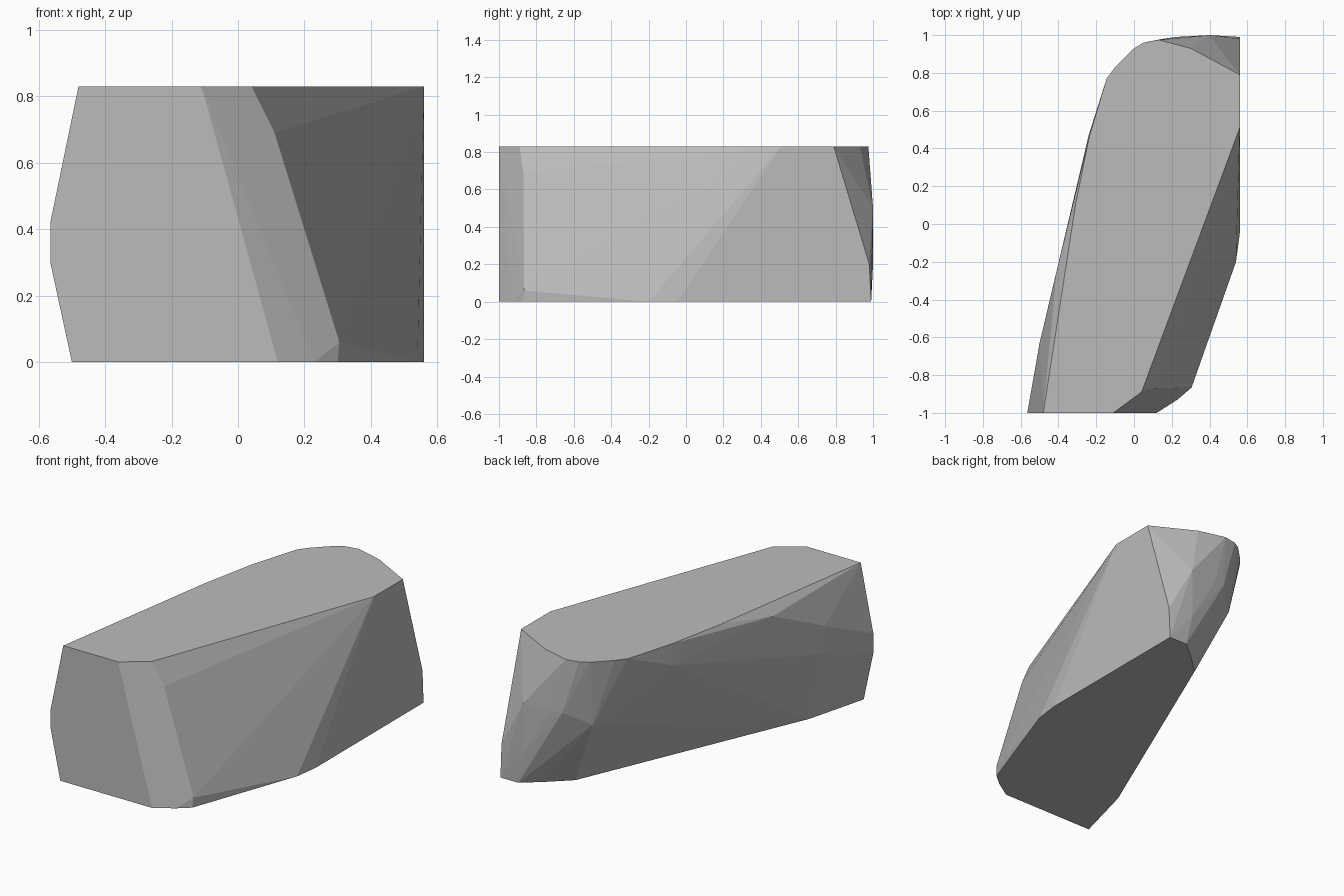
import bpy
import bmesh
import math

# Remove the default cube only
default_cube = bpy.data.objects.get("Cube")
if default_cube:
    bpy.data.objects.remove(default_cube, do_unlink=True)


def make_material(name, colour):
    """Create a plain flat-coloured material."""
    material = bpy.data.materials.new(name)
    material.use_nodes = True
    material.diffuse_color = colour
    shader = material.node_tree.nodes.get("Principled BSDF")
    shader.inputs["Base Color"].default_value = colour
    return material


def at_height(height, outline):
    """Lift a flat outline to one height."""
    return [(x, y, height) for x, y in outline]


def make_hull(name, points, material):
    """Wrap a tight convex skin around the given points."""
    mesh = bpy.data.meshes.new(name)
    shape = bmesh.new()
    for point in points:
        shape.verts.new(point)
    result = bmesh.ops.convex_hull(shape, input=shape.verts[:])
    unused = set(result["geom_interior"]) | set(result["geom_unused"])
    loose = [item for item in unused if isinstance(item, bmesh.types.BMVert)]
    bmesh.ops.delete(shape, geom=loose, context="VERTS")
    # Merge the triangles that lie in one flat facet
    bmesh.ops.dissolve_limit(
        shape,
        angle_limit=math.radians(0.5),
        verts=shape.verts[:],
        edges=shape.edges[:],
    )
    bmesh.ops.recalc_face_normals(shape, faces=shape.faces[:])
    shape.to_mesh(mesh)
    shape.free()
    mesh.materials.append(material)
    block = bpy.data.objects.new(name, mesh)
    bpy.context.collection.objects.link(block)
    return block


# Overall levels and the flat limits of the block
TOP = 0.83
FRONT = -1
SIDE = 0.56

# Flat top: square front end, rounded back corner
top_outline = at_height(TOP, [
    (-0.48, FRONT), (-0.11, FRONT), (0.04, -0.89),
    (SIDE, 0.51), (SIDE, 0.79), (0.3, 0.93),
    (0.13, 0.975), (0.05, 0.96), (0, 0.93),
    (-0.1, 0.83), (-0.145, 0.77), (-0.235, 0.47), (-0.31, 0.1),
])

# Flat base: shifted towards the left and cut away at the back
base_outline = at_height(0, [
    (-0.5, FRONT), (0.12, FRONT), (0.23, -0.93), (0.3, -0.87),
    (0.54, -0.2), (SIDE, -0.05), (SIDE, 0.99), (0.44, 0.99),
    (0.33, 0.9), (0.2, 0.78), (-0.4, -0.62),
])

# Bulging flank, front corner and rounded back between the two
flank = at_height(0.42, [(-0.565, FRONT), (-0.5, -0.63), (0.02, 0.87)])
flank += at_height(0.3, [(-0.565, FRONT)])
flank += [(-0.5, -0.63, 0.59), (-0.41, -0.25, 0.77), (-0.24, 0.47, 0.7)]
front_corner = [(0.11, -0.87, 0.69), (0.305, -0.865, 0.06)]
rounded_back = at_height(0.5, [(0.15, 0.98), (0.22, 0.99), (0.4, 1)])
rounded_back += at_height(0.2, [(0.4, 1), (SIDE, 0.98)])

stone = make_material("stone_grey", (0.5, 0.5, 0.5, 1))
make_hull(
    "stone_block",
    top_outline + base_outline + flank + front_corner + rounded_back,
    stone,
)
